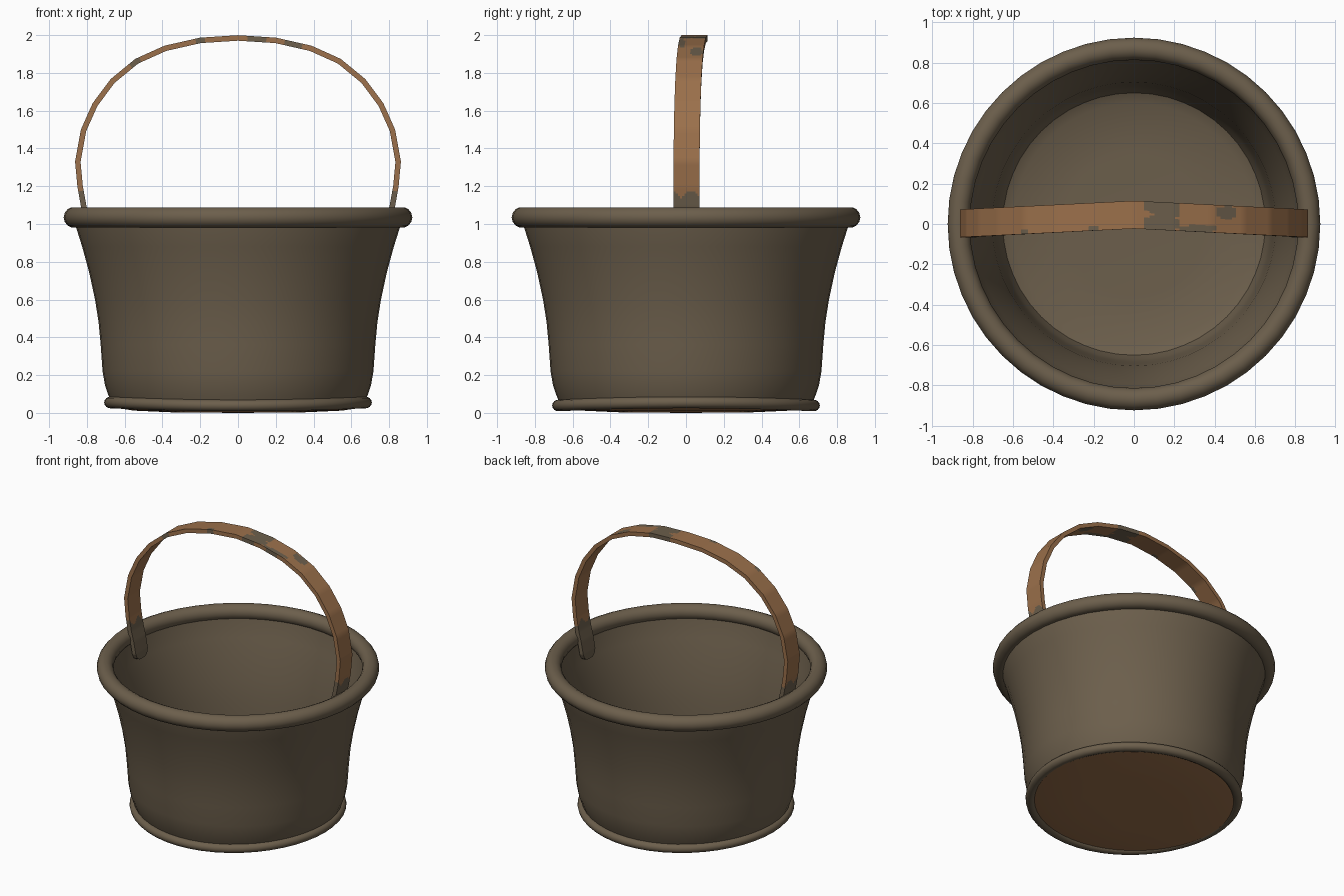
import bpy, bmesh, math
from mathutils import Vector

if "Cube" in bpy.data.objects:
    bpy.data.objects.remove(bpy.data.objects["Cube"])


def material(name, rgb):
    m = bpy.data.materials.new(name)
    m.diffuse_color = (*rgb, 1)
    m.use_nodes = True
    m.node_tree.nodes["Principled BSDF"].inputs["Base Color"].default_value = m.diffuse_color
    return m


GREY = material("weathered grey brown", (0.150, 0.114, 0.072))
BROWN = material("warm wood brown", (0.328, 0.162, 0.070))


def finish(name, bm, mats, angle=40):
    bmesh.ops.remove_doubles(bm, verts=bm.verts, dist=1e-5)
    bmesh.ops.recalc_face_normals(bm, faces=bm.faces)
    me = bpy.data.meshes.new(name)
    bm.to_mesh(me)
    bm.free()
    ob = bpy.data.objects.new(name, me)
    bpy.context.collection.objects.link(ob)
    for m in mats:
        me.materials.append(m)
    bpy.ops.object.select_all(action='DESELECT')
    ob.select_set(True)
    bpy.context.view_layer.objects.active = ob
    bpy.ops.object.shade_smooth_by_angle(angle=math.radians(angle))
    return ob


def lathe(name, profile, mat, closed=False, wave=0.0, n=48):
    """Spin an (r, z) profile round z; wave lifts the x sides and drops the y sides."""
    bm = bmesh.new()
    rings = []
    for i in range(n):
        a = 2 * math.pi * i / n
        rings.append([bm.verts.new((r * math.cos(a), r * math.sin(a),
                                    z + wave * math.cos(2 * a))) for r, z in profile])
    m = len(profile)
    for i in range(n):
        p, q = rings[i], rings[(i + 1) % n]
        for j in range(m if closed else m - 1):
            k = (j + 1) % m
            bm.faces.new((p[j], q[j], q[k], p[k]))
    bmesh.ops.dissolve_degenerate(bm, dist=1e-6, edges=bm.edges)
    return finish(name, bm, [mat])


def oval(r, z, rr, rz, n=14):
    return [(r + rr * math.cos(2 * math.pi * i / n), z + rz * math.sin(2 * math.pi * i / n))
            for i in range(n)]


# flared bucket wall, outside then inside, down to the inner floor
outer = [(0.665, 0.04), (0.685, 0.09), (0.705, 0.15), (0.717, 0.22), (0.727, 0.36), (0.738, 0.48),
         (0.757, 0.60), (0.787, 0.74), (0.825, 0.88), (0.863, 1.0), (0.868, 1.04)]
inner = [(r - 0.035, z) for r, z in reversed(outer[2:])]
floor = [(0.65, 0.095), (0.60, 0.07), (0.35, 0.06), (0.0, 0.06)]
lathe("bucket_wall", outer + inner + floor, GREY)

# rolled rims
lathe("top_rim", oval(0.868, 1.035, 0.055, 0.055), GREY, closed=True)
lathe("base_rim", oval(0.675, 0.047, 0.034, 0.031), GREY, closed=True, wave=0.008)

# slightly domed underside
lathe("underside", [(0.0, 0.0), (0.35, 0.003), (0.55, 0.012), (0.67, 0.03)], BROWN)

# arched handle: centre line of one half, with half widths
half = [(0.778, 0.895, 0.030), (0.780, 0.91, 0.055), (0.783, 0.94, 0.068), (0.80, 1.03, 0.069),
        (0.818, 1.10, 0.069), (0.836, 1.20, 0.069), (0.848, 1.33, 0.069), (0.818, 1.495, 0.069),
        (0.757, 1.632, 0.069), (0.664, 1.757, 0.069), (0.536, 1.862, 0.069),
        (0.385, 1.930, 0.069), (0.20, 1.972, 0.069), (0.0, 1.985, 0.069)]
path = [(-x, z, w) for x, z, w in half] + half[-2::-1]

# worn spots on the handle: x, y, x radius, y radius
spots = [(0.10, 0.09, 0.05, 0.04), (0.16, 0.07, 0.06, 0.07), (0.11, 0.0, 0.06, 0.045),
         (0.17, 0.0, 0.06, 0.03), (0.32, -0.022, 0.10, 0.018), (0.46, 0.055, 0.055, 0.035),
         (-0.54, -0.06, 0.03, 0.03), (-0.20, -0.03, 0.03, 0.02)]


def worn(c):
    if c.z < 1.16 + 0.02 * math.sin(c.y * 60):
        return True
    return c.z > 1.7 and any(((c.x - x) / a) ** 2 + ((c.y - y) / b) ** 2 < 1
                             for x, y, a, b in spots)


CUTS, ACROSS, T = 8, 12, 0.0145
bm = bmesh.new()
rows = []
pts = [Vector((x, 0, z)) for x, z, w in path]
normals = []
for i, p in enumerate(pts):
    t = (pts[min(i + 1, len(pts) - 1)] - pts[max(i - 1, 0)]).normalized()
    normals.append(Vector((-t.z, 0, t.x)))
for i in range(len(pts) - 1):
    for s in range(CUTS + (i == len(pts) - 2)):
        f = s / CUTS
        p, nrm = pts[i].lerp(pts[i + 1], f), normals[i].lerp(normals[i + 1], f)
        w = path[i][2] * (1 - f) + path[i + 1][2] * f
        # the arch leans towards the back at its top
        y0 = 0.003 + (0.043 * (1 - abs(p.x) / 0.85) if p.z > 1.33 else 0)
        ys = [y0 - w + 2 * w * k / ACROSS for k in range(ACROSS + 1)]
        rows.append([bm.verts.new(p + nrm * T + Vector((0, y, 0))) for y in ys] +
                    [bm.verts.new(p - nrm * T + Vector((0, y, 0))) for y in reversed(ys)])
for a, b in zip(rows, rows[1:]):
    for k in range(len(a)):
        j = (k + 1) % len(a)
        bm.faces.new((a[k], a[j], b[j], b[k]))
bm.faces.new(rows[0])
bm.faces.new(rows[-1])
for f in bm.faces:
    f.material_index = 1 if worn(f.calc_center_median()) else 0
finish("handle", bm, [BROWN, GREY])
